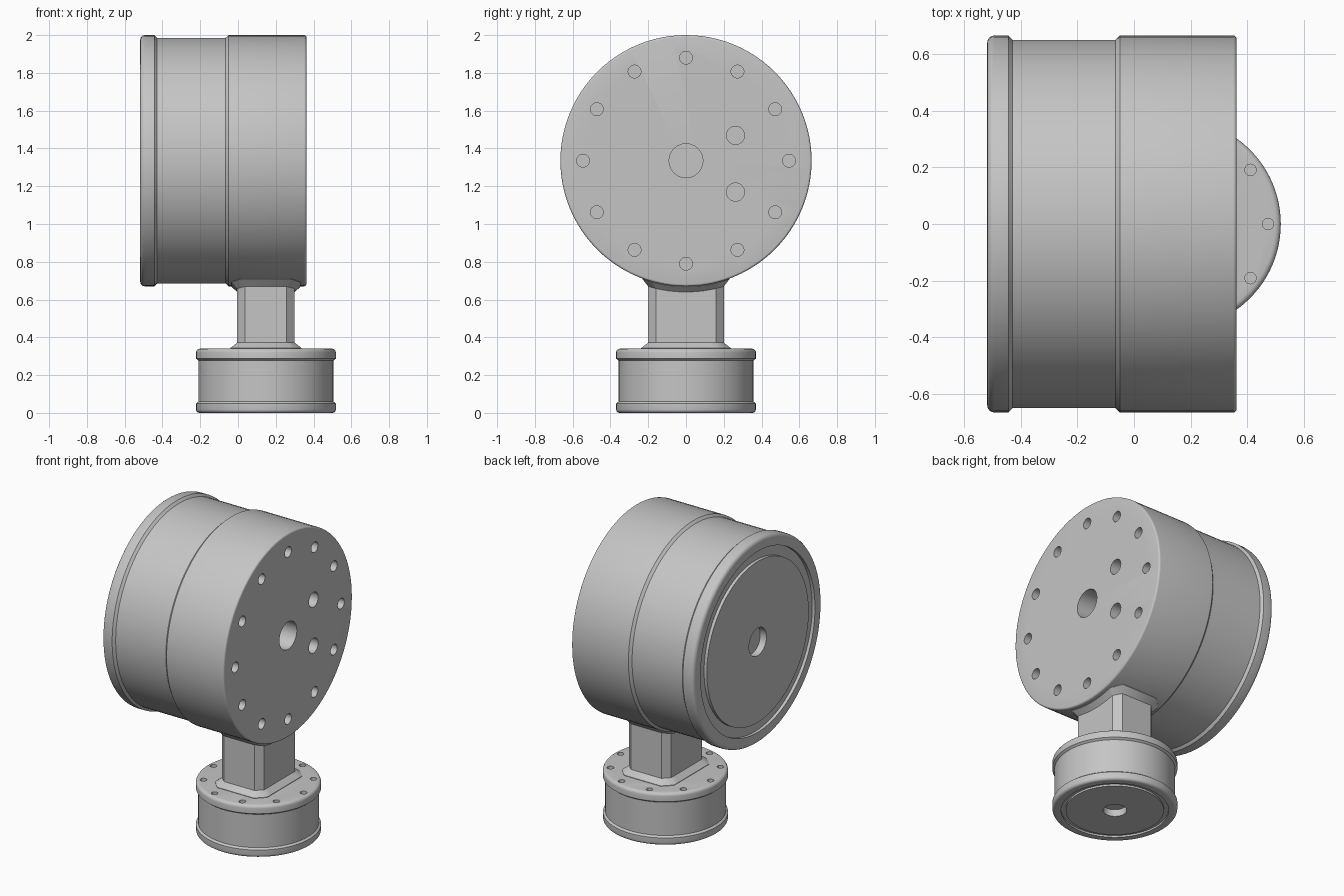
import bpy, bmesh
from math import cos, sin, pi, sqrt, radians
from mathutils import Matrix, Vector

cube = bpy.data.objects.get("Cube")
if cube:
    bpy.data.objects.remove(cube, do_unlink=True)

GREY = (0.56, 0.56, 0.56, 1)
metal = bpy.data.materials.new("plain grey")
metal.use_nodes = True
metal.diffuse_color = GREY
metal.node_tree.nodes["Principled BSDF"].inputs["Base Color"].default_value = GREY

AXIS_Z = 1.335          # height of the drum axis
DRUM_R = 0.665
DRUM_X = 0.002          # small offset of the drum along its axis
BASE_X = 0.148          # neck and base centre
# cyclic swap: local z becomes world x, local x becomes y, local y becomes z
TO_X = Matrix(((0, 0, 1, DRUM_X), (1, 0, 0, 0), (0, 1, 0, AXIS_Z), (0, 0, 0, 1)))
UPRIGHT = Matrix.Translation((BASE_X, 0, 0))


def skin(name, rings, matrix):
    """Join equal rings of points into a closed, capped solid."""
    bm = bmesh.new()
    loops = [[bm.verts.new(matrix @ Vector(p)) for p in ring] for ring in rings]
    n = len(loops[0])
    for a, b in zip(loops, loops[1:]):
        for i in range(n):
            j = (i + 1) % n
            bm.faces.new((a[i], a[j], b[j], b[i]))
    bm.faces.new(loops[0][::-1])
    bm.faces.new(loops[-1])
    bmesh.ops.recalc_face_normals(bm, faces=bm.faces)
    mesh = bpy.data.meshes.new(name)
    bm.to_mesh(mesh)
    bm.free()
    mesh.materials.append(metal)
    obj = bpy.data.objects.new(name, mesh)
    bpy.context.collection.objects.link(obj)
    return obj


def lathe(name, profile, matrix, segments=96):
    """Turn (radius, height) points about local z."""
    rings = [[(r * cos(2 * pi * i / segments), r * sin(2 * pi * i / segments), h)
              for i in range(segments)] for r, h in profile]
    return skin(name, rings, matrix)


def select(obj):
    bpy.ops.object.select_all(action='DESELECT')
    obj.select_set(True)
    bpy.context.view_layer.objects.active = obj


def drill(obj, holes, top, depth, matrix):
    """Cut blind holes given as (x, y, radius), all at one face."""
    for x, y, r in holes:
        place = matrix @ Matrix.Translation((x, y, 0))
        cutter = lathe("hole_cutter", [(r, top - depth), (r, top + 0.05)], place, 24)
        cutter.hide_render = True
        mod = obj.modifiers.new("hole", 'BOOLEAN')
        mod.operation = 'DIFFERENCE'
        mod.solver = 'EXACT'
        mod.object = cutter
        select(obj)
        bpy.ops.object.modifier_apply(modifier=mod.name)
        bpy.data.objects.remove(cutter, do_unlink=True)


def circle_of_holes(count, ring, r):
    return [(ring * cos(2 * pi * i / count), ring * sin(2 * pi * i / count), r)
            for i in range(count)]


def rounded(r, h, size, start, end, steps=4):
    """Quarter-round profile corner with centre (r, h), angles in degrees."""
    return [(r + size * cos(radians(a)), h + size * sin(radians(a)))
            for a in [start + (end - start) * i / steps for i in range(steps + 1)]]


# Drum: back disc with shallow bore, ring groove, rim, slimmer barrel, housing
drum = lathe("drum", [
    (0.09, -0.475), (0.09, -0.52), (0.525, -0.52), (0.525, -0.5),
    (0.59, -0.5), (0.59, -0.52)]
    + rounded(DRUM_R - 0.025, -0.495, 0.025, -90, 0)
    + [(DRUM_R, -0.445), (0.65, -0.43), (0.65, -0.068), (DRUM_R, -0.052)]
    + rounded(DRUM_R - 0.012, 0.348, 0.012, 0, 90), TO_X)
drill(drum, [(0, 0, 0.09)], 0.36, 0.2, TO_X)
drill(drum, [(0.262, 0.134, 0.048), (0.262, -0.166, 0.048)]
      + circle_of_holes(12, 0.545, 0.034), 0.36, 0.12, TO_X)

# Base: underside disc with shallow bore, ring groove, two rims, slimmer wall
base = lathe("base", [
    (0.07, 0.045), (0.07, 0), (0.29, 0), (0.29, 0.012),
    (0.318, 0.012), (0.318, 0)]
    + rounded(0.352, 0.018, 0.018, -90, 0)
    + [(0.37, 0.05), (0.357, 0.06), (0.357, 0.277), (0.37, 0.287)]
    + rounded(0.35, 0.32, 0.02, 0, 90), UPRIGHT)
drill(base, circle_of_holes(10, 0.325, 0.02), 0.34, 0.06, UPRIGHT)


def neck_outline(grow, height):
    """Chamfered rectangle, its long sides split to follow the drum."""
    hx, hy, c = 0.152 + grow, 0.2 + grow, 0.042 + grow * 0.4
    n = 10
    side = [(hx, (hy - c) * (2 * i / n - 1)) for i in range(n + 1)]
    half = side + [(hx - c, hy), (c - hx, hy)]
    points = half + [(-x, -y) for x, y in half]
    return [(x, y, height(y)) for x, y in points]


def under_drum(radius):
    return lambda y: AXIS_Z - sqrt(radius * radius - y * y)


# Neck: chamfered post with a flared foot and a saddle flare under the drum
neck = skin("neck", [
    neck_outline(0.037, lambda y: 0.33),
    neck_outline(0.037, lambda y: 0.343),
    neck_outline(0.0, lambda y: 0.372),
    neck_outline(0.0, under_drum(DRUM_R + 0.03)),
    neck_outline(0.031, under_drum(DRUM_R + 0.002)),
    neck_outline(0.031, under_drum(DRUM_R - 0.02))], UPRIGHT)

for obj in (drum, base, neck):
    select(obj)
    bpy.ops.object.shade_smooth_by_angle(angle=radians(28))
